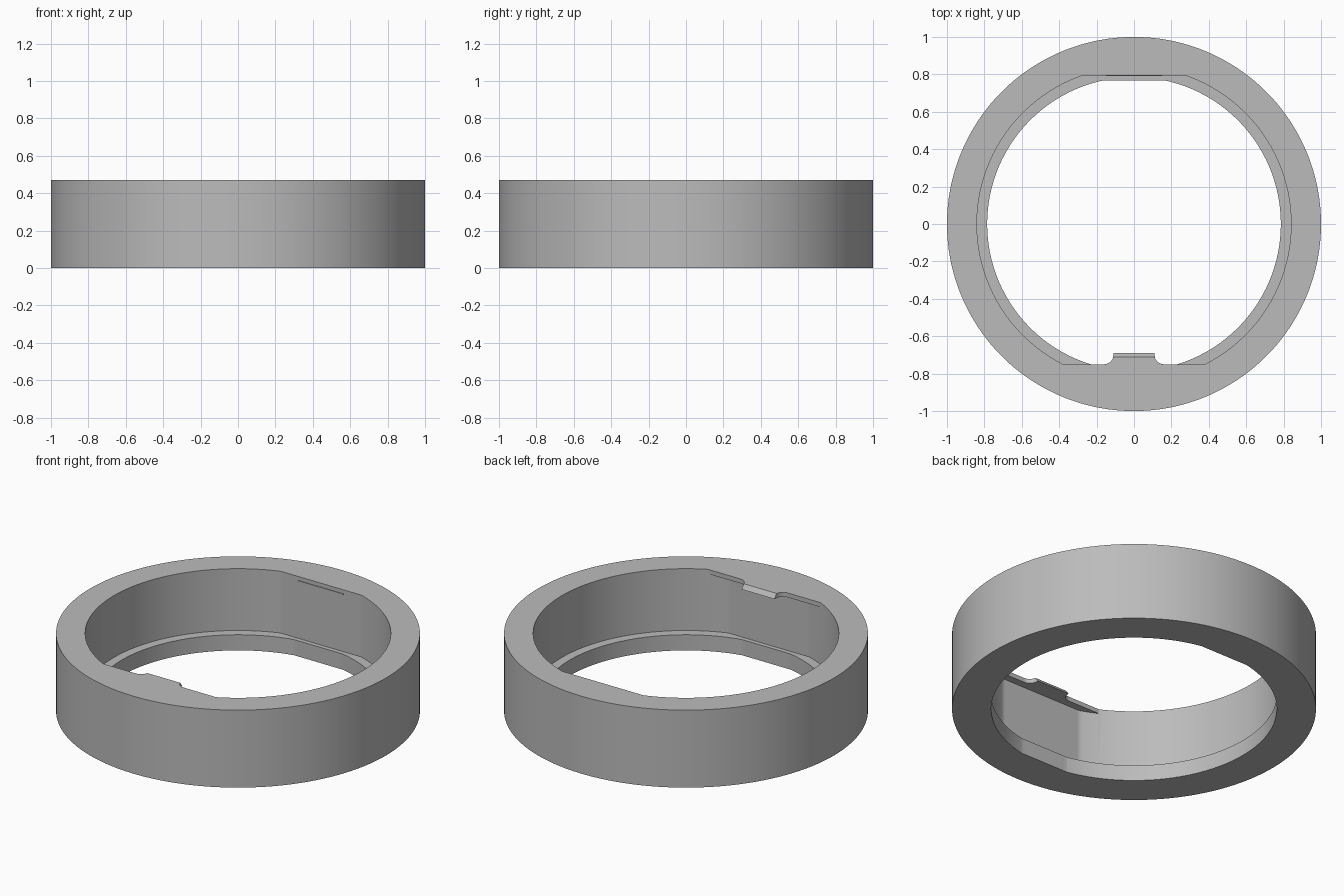
import bpy, bmesh, math

cube = bpy.data.objects.get("Cube")
if cube:
    bpy.data.objects.remove(cube, do_unlink=True)

HEIGHT, LEDGE, SHELF = 0.47, 0.095, 0.443
BORE_R, BORE_FLAT = 0.84, 0.795
LIP_R, LIP_FLAT = 0.785, 0.768
SHELF_FLAT = 0.75

grey = bpy.data.materials.new("matte_grey")
grey.use_nodes = True
colour = (0.5, 0.5, 0.5, 1)
grey.diffuse_color = colour
grey.node_tree.nodes["Principled BSDF"].inputs["Base Color"].default_value = colour


def finish(bm, name):
    bmesh.ops.remove_doubles(bm, verts=bm.verts, dist=1e-5)
    bmesh.ops.recalc_face_normals(bm, faces=bm.faces)
    mesh = bpy.data.meshes.new(name)
    bm.to_mesh(mesh)
    bm.free()
    mesh.materials.append(grey)
    obj = bpy.data.objects.new(name, mesh)
    bpy.context.collection.objects.link(obj)
    bpy.ops.object.select_all(action='DESELECT')
    obj.select_set(True)
    bpy.context.view_layer.objects.active = obj
    bpy.ops.object.shade_smooth_by_angle(angle=math.radians(30))
    return obj


# Shared angles, with exact corners where the flats begin
angles = {round(math.tau * i / 180, 5) for i in range(180)}
for radius, flat in ((BORE_R, BORE_FLAT), (LIP_R, LIP_FLAT), (BORE_R, SHELF_FLAT)):
    a = math.asin(flat / radius)
    angles |= {round(v, 5) for v in (a, math.pi - a, math.pi + a, math.tau - a)}
angles = sorted(angles)


def loop(bm, radius, z, front=2, back=2):
    """Circle cut by a flat at the front and a flat at the back."""
    return [bm.verts.new((radius * math.cos(a),
                          max(-front, min(back, radius * math.sin(a))), z))
            for a in angles]


# Ring: outer wall, front shelf, flattened bore and bottom lip
bm = bmesh.new()
loops = [
    loop(bm, 1, 0),
    loop(bm, 1, HEIGHT),
    loop(bm, BORE_R, HEIGHT, SHELF_FLAT, BORE_FLAT),
    loop(bm, BORE_R, SHELF, SHELF_FLAT, BORE_FLAT),
    loop(bm, BORE_R, SHELF, BORE_FLAT, BORE_FLAT),
    loop(bm, BORE_R, LEDGE, BORE_FLAT, BORE_FLAT),
    loop(bm, LIP_R, LEDGE, LIP_FLAT, LIP_FLAT),
    loop(bm, LIP_R, 0, LIP_FLAT, LIP_FLAT),
]
n = len(angles)
for k, low in enumerate(loops):
    high = loops[(k + 1) % len(loops)]
    for i in range(n):
        j = (i + 1) % n
        bm.faces.new((low[i], low[j], high[j], high[i]))
finish(bm, "ring")

# Locating tab with filleted roots and a sloping nose
HALF, FILLET, NOSE = 0.11, 0.05, -0.69
right = []
for i in range(9):
    a = math.pi / 2 * i / 8
    right.append((HALF + FILLET - FILLET * math.sin(a),
                  -SHELF_FLAT + FILLET - FILLET * math.cos(a)))
right.append((HALF, NOSE))
outline = right + [(-x, y) for x, y in reversed(right)]
bm = bmesh.new()
bottom = [bm.verts.new((x, y, SHELF)) for x, y in outline]
top = [bm.verts.new((x, min(y, NOSE - 0.02), HEIGHT)) for x, y in outline]
bm.faces.new(bottom)
bm.faces.new(top)
for i in range(len(outline)):
    j = (i + 1) % len(outline)
    bm.faces.new((bottom[i], bottom[j], top[j], top[i]))
finish(bm, "locating_tab")

# Fine rib on the rear flat
bm = bmesh.new()
bmesh.ops.create_cube(bm, size=1)
for v in bm.verts:
    v.co = (v.co.x * 0.3, BORE_FLAT + v.co.y * 0.008, SHELF + v.co.z * 0.006)
finish(bm, "rear_rib")
